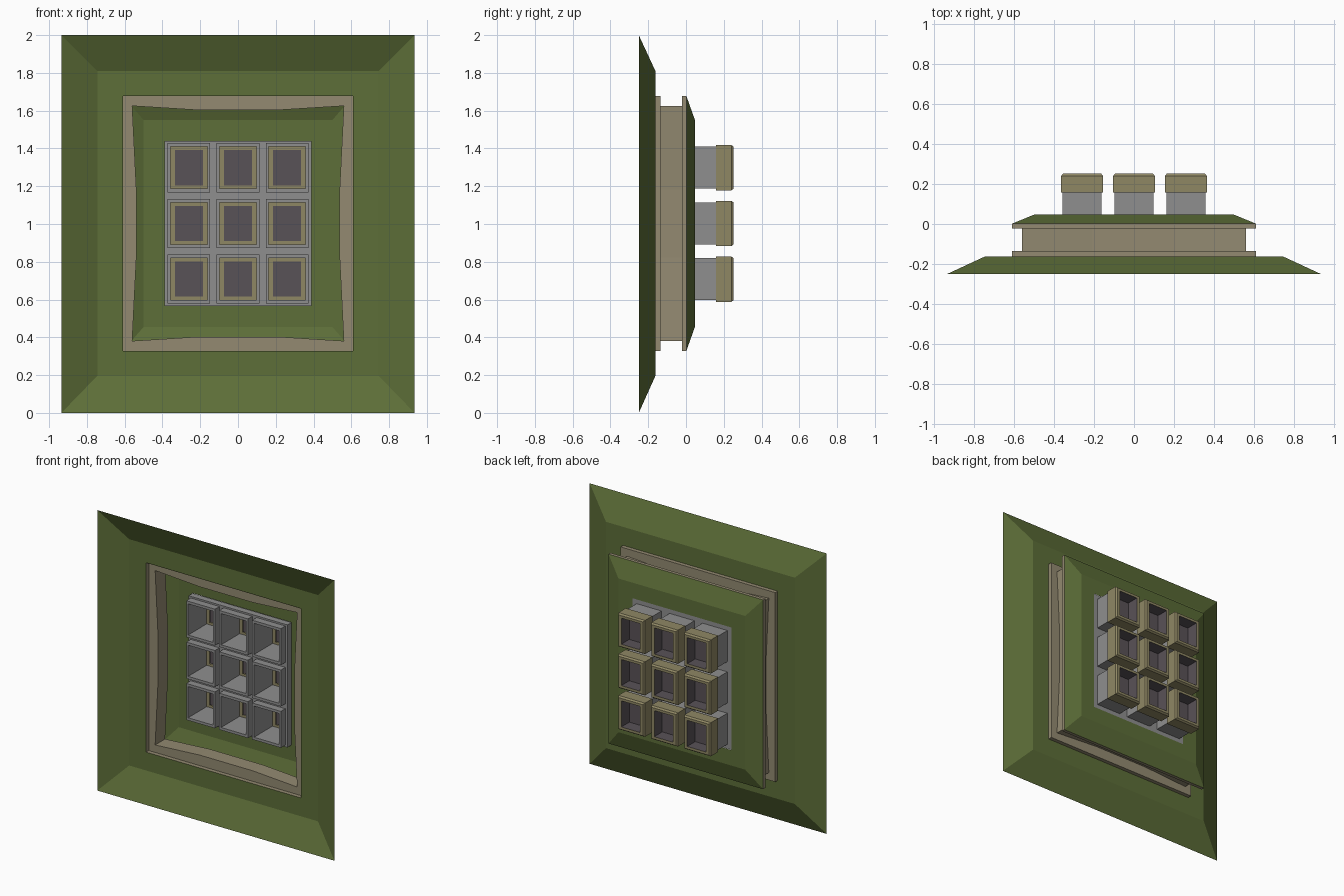
import bpy, bmesh

if "Cube" in bpy.data.objects:
    bpy.data.objects.remove(bpy.data.objects["Cube"])

def srgb(r, g, b):
    f = lambda c: c / 12.92 if c <= 0.04045 else ((c + 0.055) / 1.055) ** 2.4
    return tuple(f(c / 255) for c in (r, g, b)) + (1,)

def material(name, rgb):
    m = bpy.data.materials.new(name)
    m.diffuse_color = srgb(*rgb)
    m.use_nodes = True
    m.node_tree.nodes["Principled BSDF"].inputs["Base Color"].default_value = m.diffuse_color
    return m

GREEN = material("olive green", (93, 110, 56))
TAN = material("frame tan", (147, 138, 113))
CAP = material("cap khaki", (143, 135, 100))
GREY = material("grey", (143, 143, 143))
DARK = material("dark mauve", (89, 82, 87))

CZ = 1.003  # height of the common centre

def rect(hx, hz, y, cx=0, cz=CZ):
    return [(cx + sx * hx, y, cz + sz * hz)
            for sx, sz in ((-1, -1), (1, -1), (1, 1), (-1, 1))]

def rect12(hx, hz, y, pinch=0):
    """Rectangle with two extra points on each side, pulled inwards by pinch."""
    a, b = 0.21, 0.18
    px, pz = hx - pinch, hz - pinch
    pts = [(-hx, -hz), (-a, -pz), (a, -pz), (hx, -hz), (px, -b), (px, b),
           (hx, hz), (a, pz), (-a, pz), (-hx, hz), (-px, b), (-px, -b)]
    return [(x, y, CZ + z) for x, z in pts]

def finish(bm, name, mats):
    me = bpy.data.meshes.new(name)
    bm.to_mesh(me)
    bm.free()
    for m in mats:
        me.materials.append(m)
    ob = bpy.data.objects.new(name, me)
    bpy.context.collection.objects.link(ob)
    return ob

def loft(name, loops, mats, cap=False, bands=None):
    """Skin a chain of loops; bands gives the material slot of each band."""
    bm = bmesh.new()
    rings = [[bm.verts.new(p) for p in lp] for lp in loops]
    n = len(rings[0])
    for k, (a, b) in enumerate(zip(rings, rings[1:])):
        for i in range(n):
            j = (i + 1) % n
            f = bm.faces.new((a[i], a[j], b[j], b[i]))
            f.material_index = bands[k] if bands else 0
    if cap:
        f = bm.faces.new(rings[-1])
        f.material_index = bands[-1] if bands else 0
        bm.normal_update()
    return finish(bm, name, mats)

# Large sloped surround, open in the middle
loft("outer_surround", [rect(0.935, 1.0, -0.25, cz=1.0), rect(0.745, 0.807, -0.162),
                        rect(0.61, 0.675, -0.162)], [GREEN])

# Channel shaped frame with pinched walls
loft("channel_frame", [rect12(0.61, 0.675, -0.164), rect12(0.61, 0.675, -0.134),
                       rect12(0.56, 0.622, -0.134, 0.022), rect12(0.56, 0.622, -0.022, 0.022),
                       rect12(0.61, 0.675, -0.022), rect12(0.61, 0.675, 0.002)], [TAN])

# Rear tray with square opening
loft("rear_tray", [rect(0.61, 0.675, 0.002), rect(0.5, 0.548, 0.047),
                   rect(0.39, 0.437, 0.047)], [GREEN])

# Grid plate holding the nine cells
XS = [-0.26, 0, 0.26]
ZS = [CZ - 0.295, CZ, CZ + 0.295]
xl = [-0.39] + [c + s * 0.098 for c in XS for s in (-1, 1)] + [0.39]
zl = [CZ - 0.437] + [c + s * 0.111 for c in ZS for s in (-1, 1)] + [CZ + 0.437]
bm = bmesh.new()
v = [[bm.verts.new((x, 0.045, z)) for z in zl] for x in xl]
for i in range(7):
    for k in range(7):
        if not (i % 2 and k % 2):
            bm.faces.new((v[i][k], v[i][k + 1], v[i + 1][k + 1], v[i + 1][k]))
plate = finish(bm, "grid_plate", [GREY])
mod = plate.modifiers.new("thickness", 'SOLIDIFY')
mod.thickness = 0.045
mod.offset = -1

# Nine cells: front rim with sleeve, and a capped end with a dark pocket
for i, x in enumerate(XS):
    for k, z in enumerate(ZS):
        r = lambda hx, hz, y: rect(hx, hz, y, x, z)
        loft(f"cell_sleeve_{i}_{k}", [r(0.113, 0.13, 0.0), r(0.113, 0.13, -0.05),
                                      r(0.098, 0.111, -0.05), r(0.098, 0.111, 0.16)], [GREY])
        loft(f"cell_cap_{i}_{k}", [r(0.074, 0.093, 0.158), r(0.105, 0.12, 0.158),
                                   r(0.105, 0.12, 0.24), r(0.096, 0.111, 0.252),
                                   r(0.074, 0.093, 0.252), r(0.074, 0.093, 0.162)],
             [CAP, DARK], cap=True, bands=[0, 0, 0, 0, 1])
